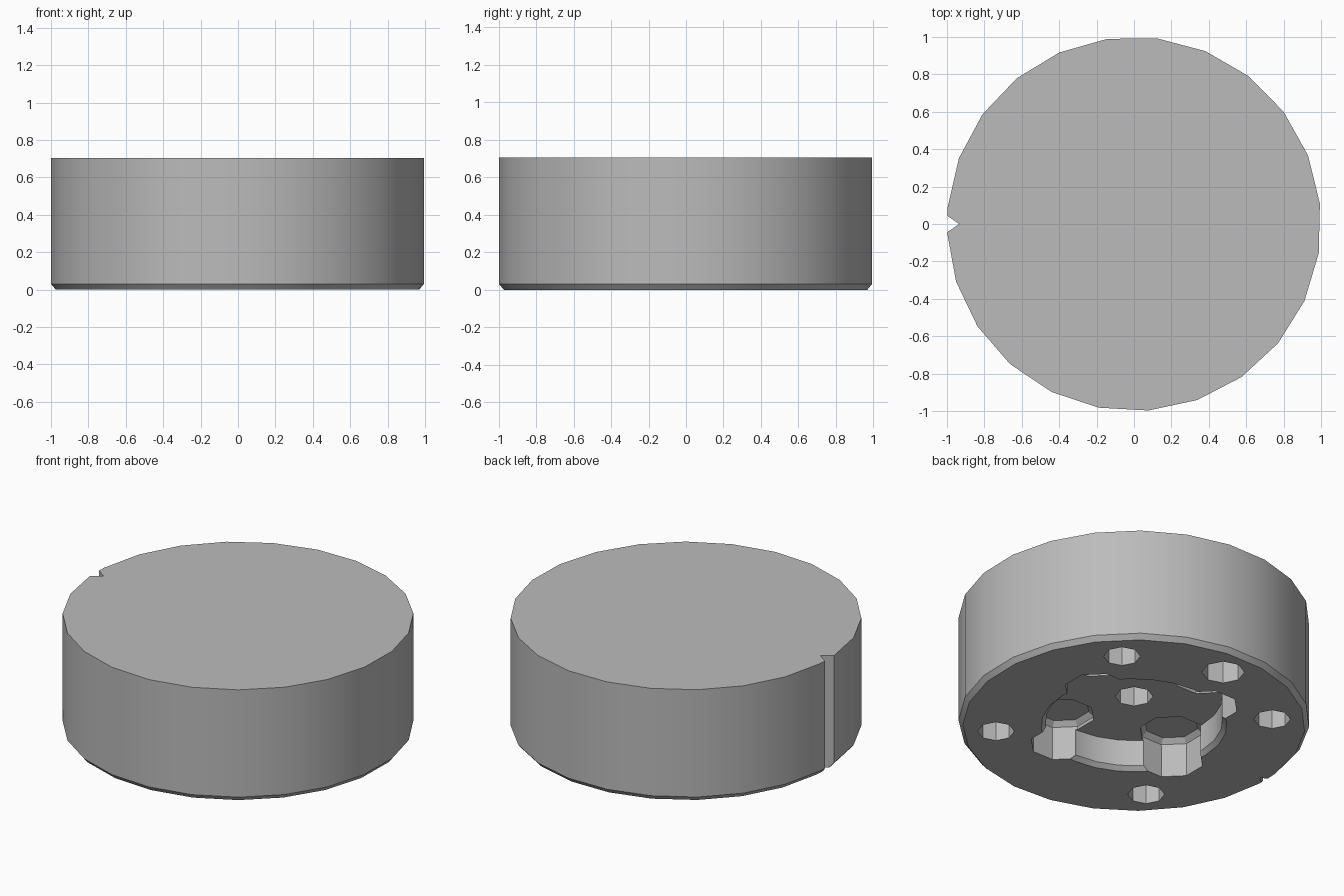
import bpy, bmesh, math

if "Cube" in bpy.data.objects:
    bpy.data.objects.remove(bpy.data.objects["Cube"], do_unlink=True)

# One plain grey for the whole part
grey = bpy.data.materials.new("plain_grey")
grey.use_nodes = True
colour = (0.5, 0.5, 0.5, 1)
grey.diffuse_color = colour
grey.node_tree.nodes["Principled BSDF"].inputs["Base Color"].default_value = colour


def loft(name, outlines):
    """Solid through a stack of (outline, height) rings with equal point counts."""
    bm = bmesh.new()
    rings = [[bm.verts.new((x, y, z)) for x, y in pts] for pts, z in outlines]
    n = len(rings[0])
    for low, high in zip(rings, rings[1:]):
        for i in range(n):
            j = (i + 1) % n
            bm.faces.new((low[i], low[j], high[j], high[i]))
    bm.faces.new(rings[0][::-1])
    bm.faces.new(rings[-1])
    mesh = bpy.data.meshes.new(name)
    bm.to_mesh(mesh)
    bm.free()
    mesh.materials.append(grey)
    obj = bpy.data.objects.new(name, mesh)
    bpy.context.collection.objects.link(obj)
    return obj


def circle(r, sides, centre=(0, 0), turn=0.0):
    return [(centre[0] + r * math.cos(turn + math.tau * i / sides),
             centre[1] + r * math.sin(turn + math.tau * i / sides)) for i in range(sides)]


def polar(r, degrees):
    a = math.radians(degrees)
    return r * math.cos(a), r * math.sin(a)


# Round body with a chamfered lower rim
def rim(r):
    return [polar(r, -177.4 + 15.31 * i) for i in range(24)] + [polar(r, 177.4)]


body = loft("round_body", [(rim(0.975), 0), (rim(1.0), 0.03), (rim(1.0), 0.705)])
cutters = []

# Alignment notch along the side
notch = [(-1.1, 0.115), (-1.1, -0.115), (-0.935, 0)]
cutters.append(loft("notch_cutter", [(notch, -0.1), (notch, 0.8)]))

# Central pocket with a chamfered mouth
cutters.append(loft("pocket_cutter", [
    (circle(0.555, 24), -0.025), (circle(0.505, 24), 0.025), (circle(0.505, 24), 0.19)]))

# Four round lobes on the pocket's edge, with tapered ends
for k in range(4):
    c = polar(0.46, 22.5 + 90 * k)
    turn = math.radians(22.5 + 90 * k)
    cutters.append(loft("lobe_cutter", [
        (circle(0.186, 8, c, turn), -0.05), (circle(0.186, 8, c, turn), 0.21),
        (circle(0.157, 8, c, turn), 0.24)]))

# Small blind holes: four around the rim, a wider one at the back, one in the middle
holes = [(polar(0.79, 45 + 90 * k), 0.105) for k in range(4)]
holes += [(polar(0.79, 90), 0.122), ((0, 0), 0.108)]
for c, r in holes:
    ring = circle(r, 8, c, math.radians(5))
    cutters.append(loft("hole_cutter", [(ring, -0.05), (ring, 0.4)]))

# Cut everything, then bake the result and drop the cutters
for cutter in cutters:
    cutter.hide_render = True
    mod = body.modifiers.new(cutter.name, "BOOLEAN")
    mod.operation = "DIFFERENCE"
    mod.solver = "EXACT"
    mod.object = cutter
depsgraph = bpy.context.evaluated_depsgraph_get()
cut_mesh = bpy.data.meshes.new_from_object(body.evaluated_get(depsgraph))
body.modifiers.clear()
body.data = cut_mesh
for cutter in cutters:
    bpy.data.objects.remove(cutter, do_unlink=True)

# Smooth the round side, keep the corners sharp
bpy.ops.object.select_all(action="DESELECT")
body.select_set(True)
bpy.context.view_layer.objects.active = body
bpy.ops.object.shade_smooth_by_angle(angle=math.radians(30))
